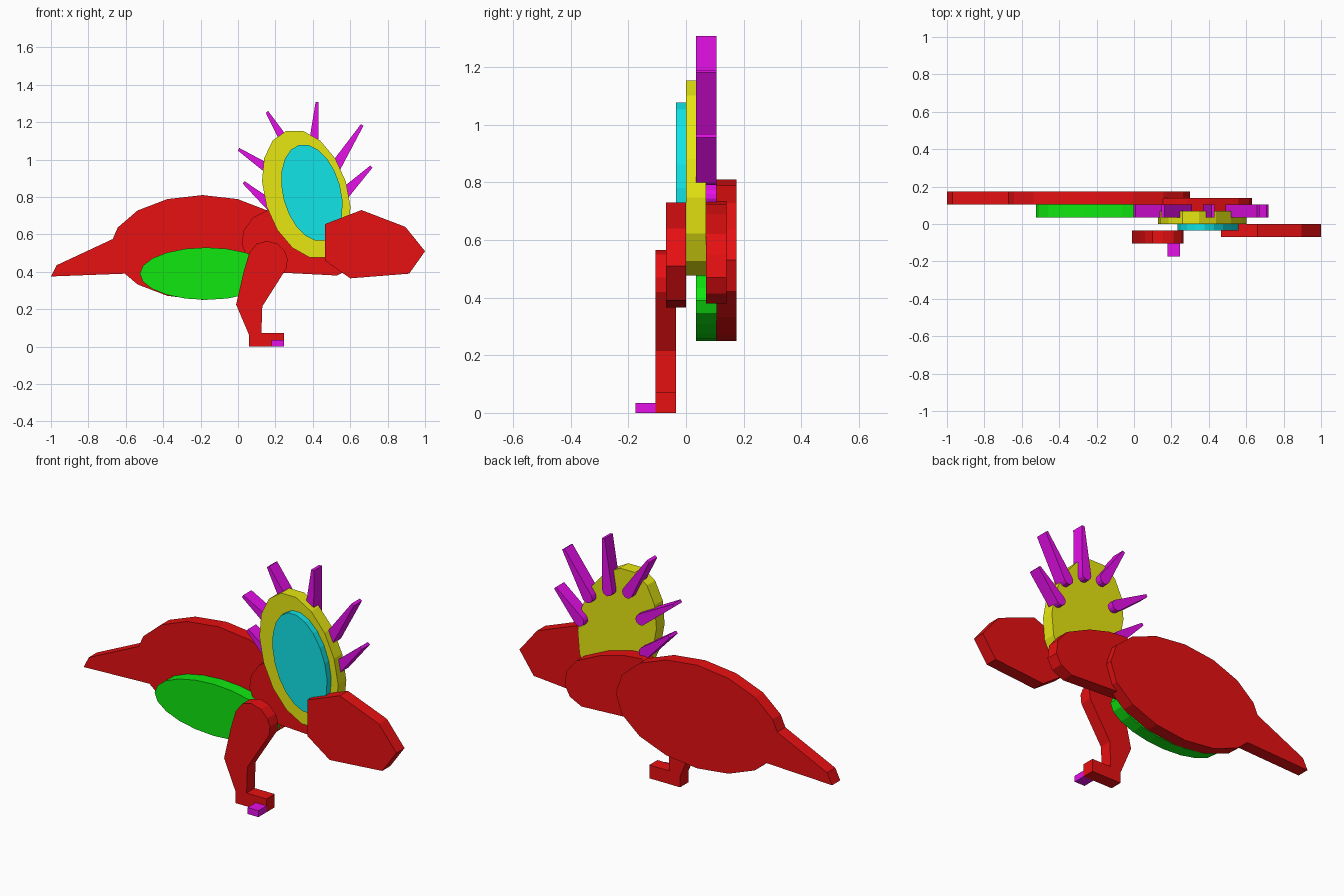
import bpy, bmesh, math
from mathutils import Vector

if "Cube" in bpy.data.objects:
    bpy.data.objects.remove(bpy.data.objects["Cube"])


def material(name, rgb):
    m = bpy.data.materials.new(name)
    m.diffuse_color = (*rgb, 1)
    m.use_nodes = True
    m.node_tree.nodes["Principled BSDF"].inputs["Base Color"].default_value = m.diffuse_color
    return m


RED = material("red", (0.8, 0.005, 0.006))
GREEN = material("green", (0.005, 0.8, 0.005))
YELLOW = material("yellow", (0.8, 0.8, 0.006))
CYAN = material("cyan", (0.006, 0.8, 0.82))
MAGENTA = material("magenta", (0.8, 0.005, 0.82))
THICK = 0.07


def slab(name, outline, y_front, mat):
    """Flat plate: an (x, z) outline extruded back from y_front."""
    bm = bmesh.new()
    face = bm.faces.new([bm.verts.new((x, y_front, z)) for x, z in outline])
    out = bmesh.ops.extrude_face_region(bm, geom=[face])
    moved = [g for g in out["geom"] if isinstance(g, bmesh.types.BMVert)]
    bmesh.ops.translate(bm, verts=moved, vec=(0, THICK, 0))
    bmesh.ops.recalc_face_normals(bm, faces=bm.faces)
    mesh = bpy.data.meshes.new(name)
    bm.to_mesh(mesh)
    bm.free()
    mesh.materials.append(mat)
    obj = bpy.data.objects.new(name, mesh)
    bpy.context.collection.objects.link(obj)
    return obj


def ellipse(cx, cz, a, b, tilt=0, sides=16):
    t = math.radians(tilt)
    pts = []
    for i in range(sides):
        ang = 2 * math.pi * i / sides
        u, v = a * math.cos(ang), b * math.sin(ang)
        pts.append((cx + u * math.cos(t) - v * math.sin(t),
                    cz + u * math.sin(t) + v * math.cos(t)))
    return pts


# Body: oval whose rear vertices are replaced by the tail
oval = ellipse(-0.19, 0.53, 0.49, 0.28)
tail = [(-0.67, 0.575), (-0.97, 0.435), (-1.0, 0.375), (-0.605, 0.39)]
slab("body_and_tail", oval[:8] + tail + oval[10:], 0.105, RED)

# Neck
slab("neck", [(0.17, 0.735), (0.08, 0.69), (0.03, 0.62), (0.02, 0.55),
              (0.06, 0.45), (0.14, 0.40), (0.53, 0.38), (0.60, 0.415),
              (0.63, 0.47), (0.62, 0.55), (0.56, 0.62), (0.41, 0.69),
              (0.28, 0.725)], 0.07, RED)

# Belly
slab("belly", ellipse(-0.17, 0.39, 0.355, 0.14, 0, 20), 0.035, GREEN)

# Neck frill and its inner disc
slab("frill", ellipse(0.365, 0.815, 0.355, 0.222, 107.5), 0.0, YELLOW)
slab("frill_centre", ellipse(0.395, 0.822, 0.265, 0.155, 105, 20), -0.035, CYAN)

# Head
slab("head", [(0.465, 0.655), (0.66, 0.73), (0.895, 0.64), (1.0, 0.51),
              (0.915, 0.39), (0.60, 0.365), (0.465, 0.46)], -0.07, RED)

# Leg with foot, and claw
slab("leg", [(0.155, 0.565), (0.10, 0.55), (0.06, 0.50), (0.03, 0.40),
             (-0.01, 0.225), (0.06, 0.06), (0.06, 0.0), (0.245, 0.0),
             (0.245, 0.072), (0.125, 0.072), (0.13, 0.215), (0.26, 0.42),
             (0.265, 0.47), (0.25, 0.51), (0.21, 0.55)], -0.105, RED)
slab("claw", [(0.18, 0), (0.245, 0), (0.245, 0.035), (0.18, 0.035)], -0.175, MAGENTA)

# Frill spikes: (tip, base), tapered with a rounded root
spikes = [((0.155, 1.255), (0.28, 1.05)), ((0.423, 1.308), (0.40, 1.03)),
          ((0.664, 1.185), (0.52, 0.96)), ((0.713, 0.962), (0.57, 0.82)),
          ((0.003, 1.055), (0.20, 0.925)), ((0.03, 0.878), (0.18, 0.75))]
for n, (tip, base) in enumerate(spikes):
    tip, base = Vector(tip), Vector(base)
    d = (tip - base).normalized()
    side = Vector((-d.y, d.x))
    root = [base + 0.03 * (side * math.cos(a) - d * math.sin(a))
            for a in (math.pi * k / 6 for k in range(7))]
    pts = root + [tip - side * 0.008, tip + side * 0.008]
    slab(f"spike_{n + 1}", [tuple(p) for p in pts], 0.035, MAGENTA)
